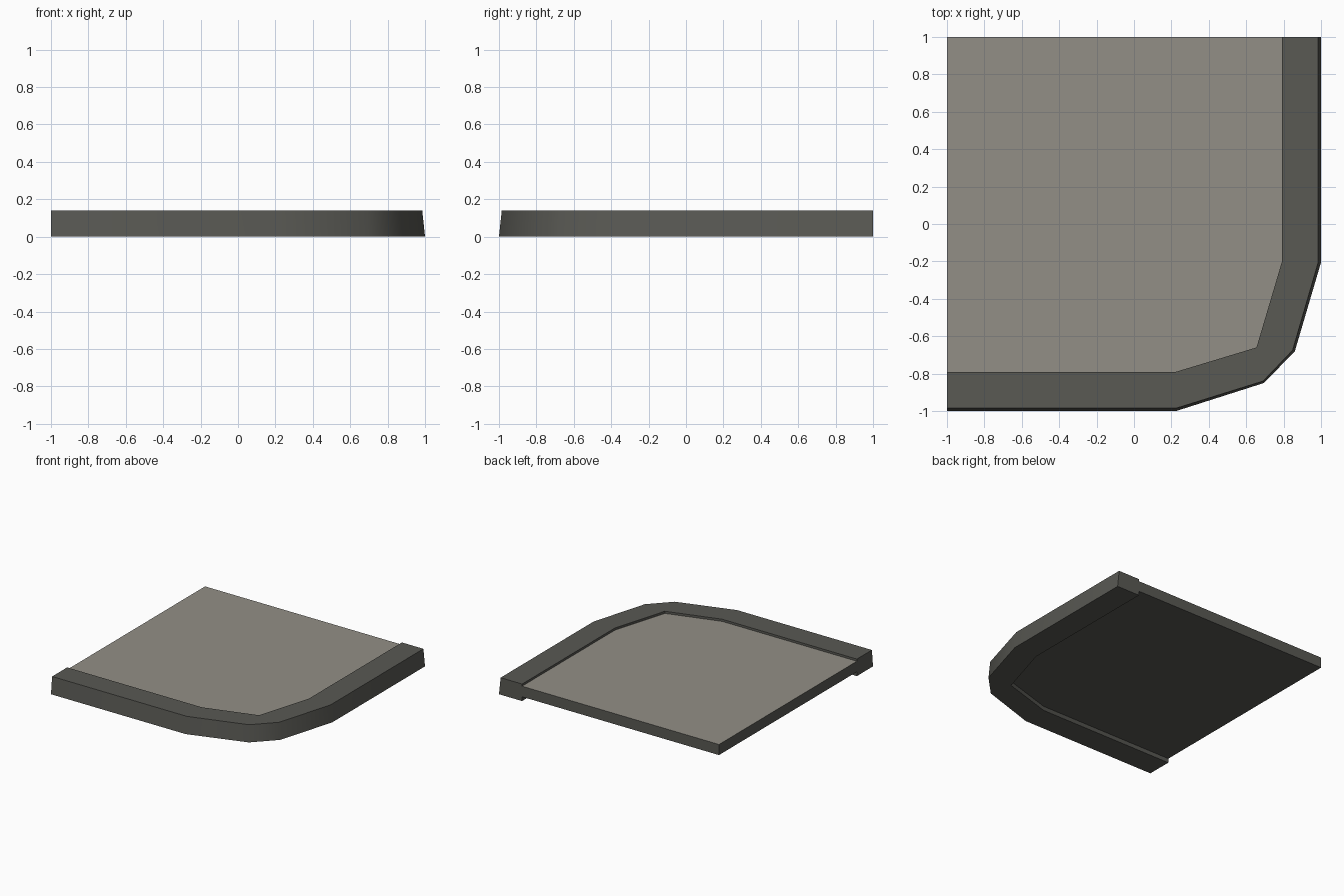
import bpy
import bmesh

if "Cube" in bpy.data.objects:
    bpy.data.objects.remove(bpy.data.objects["Cube"])

TOP = 0.14


def material(name, rgb):
    m = bpy.data.materials.new(name)
    m.diffuse_color = (*rgb, 1)
    m.use_nodes = True
    m.node_tree.nodes["Principled BSDF"].inputs["Base Color"].default_value = m.diffuse_color
    return m


curb_grey = material("dark curb grey", (0.100, 0.100, 0.088))
paving = material("warm paving grey", (0.290, 0.275, 0.240))

# plan outlines, from the left end round the corner to the back end
outer_low = [(-1, -1), (0.225, -1), (0.695, -0.85), (0.86, -0.68), (1, -0.205), (1, 1)]
outer_high = [(-1, -0.985), (0.225, -0.985), (0.69, -0.84), (0.848, -0.675), (0.985, -0.205), (0.985, 1)]
inner = [(-1, -0.79), (0.225, -0.79), (0.655, -0.66), (0.655, -0.66), (0.79, -0.205), (0.79, 1)]


def finish(name, bm, mats):
    bmesh.ops.remove_doubles(bm, verts=bm.verts, dist=0.0005)
    bmesh.ops.recalc_face_normals(bm, faces=bm.faces)
    me = bpy.data.meshes.new(name)
    bm.to_mesh(me)
    bm.free()
    for m in mats:
        me.materials.append(m)
    ob = bpy.data.objects.new(name, me)
    bpy.context.collection.objects.link(ob)
    return ob


# raised curb: four-sided section swept along the outlines
bm = bmesh.new()
sections = []
for lo, hi, inn in zip(outer_low, outer_high, inner):
    pts = [(*lo, 0), (*hi, TOP), (*inn, TOP), (*inn, 0)]
    sections.append([bm.verts.new(p) for p in pts])
for a, b in zip(sections, sections[1:]):
    for i in range(4):
        j = (i + 1) % 4
        bm.faces.new((a[i], a[j], b[j], b[i]))
bm.faces.new(sections[0])
bm.faces.new(sections[-1])
curb = finish("corner_curb", bm, [curb_grey])
bpy.context.view_layer.objects.active = curb
curb.select_set(True)
bpy.ops.object.shade_smooth_by_angle(angle=0.6)

# paved slab set slightly below the curb, light on its top only
bm = bmesh.new()
plan = inner[:3] + inner[4:] + [(-1, 1)]
base = bm.faces.new([bm.verts.new((x, y, 0.035)) for x, y in plan])
ext = bmesh.ops.extrude_face_region(bm, geom=[base], use_keep_orig=True)
for v in ext["geom"]:
    if isinstance(v, bmesh.types.BMVert):
        v.co.z = 0.122
bm.normal_update()
for f in bm.faces:
    f.material_index = 1 if f.calc_center_median().z > 0.12 else 0
finish("pavement_slab", bm, [curb_grey, paving])
